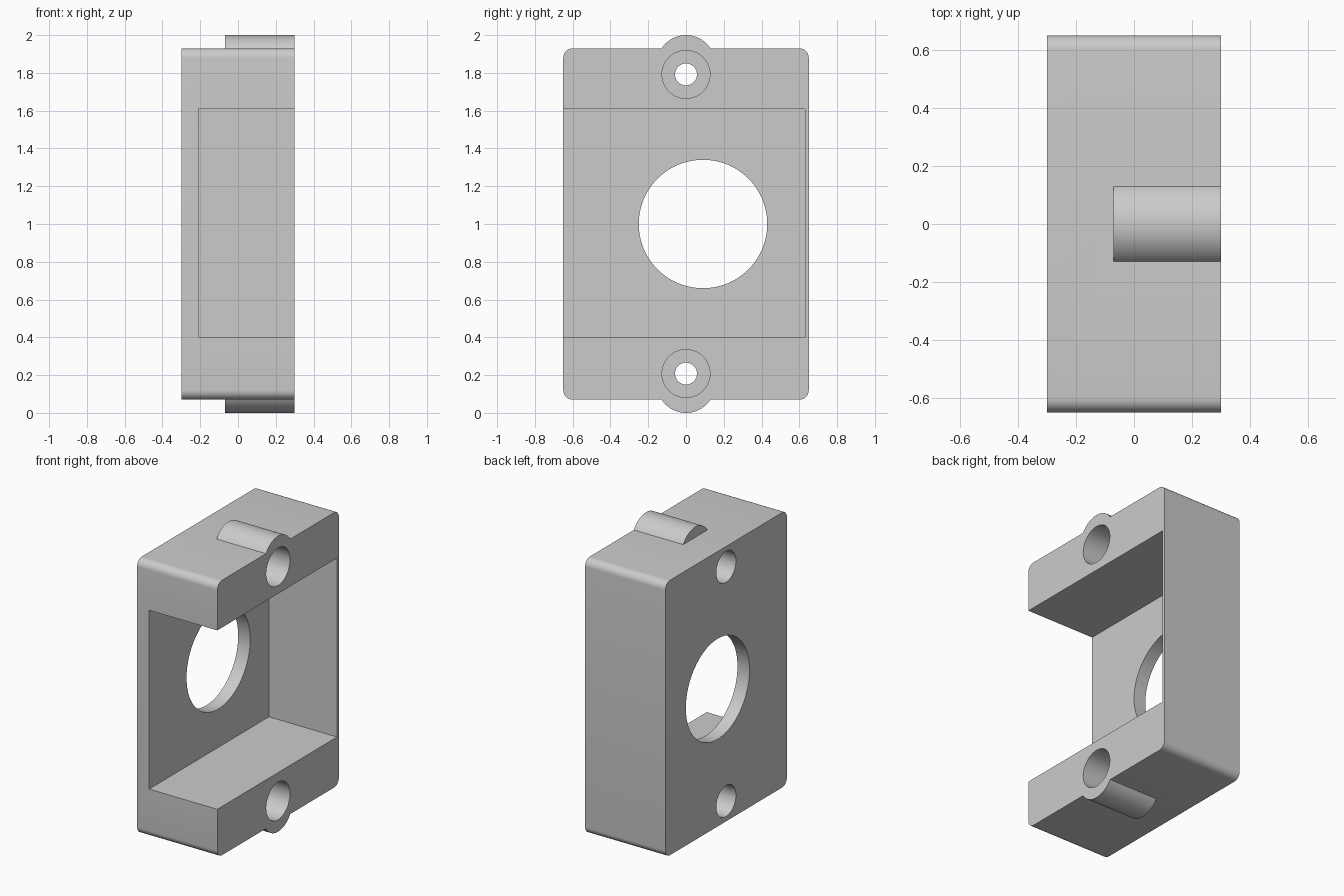
import bpy, bmesh, math
from mathutils import Matrix

cube = bpy.data.objects.get("Cube")
if cube:
    bpy.data.objects.remove(cube, do_unlink=True)

grey = bpy.data.materials.new("light grey")
grey.use_nodes = True
grey.diffuse_color = (0.6, 0.6, 0.6, 1)
grey.node_tree.nodes["Principled BSDF"].inputs["Base Color"].default_value = (0.6, 0.6, 0.6, 1)


def finish(name, bm):
    bmesh.ops.recalc_face_normals(bm, faces=bm.faces)
    mesh = bpy.data.meshes.new(name)
    bm.to_mesh(mesh)
    bm.free()
    mesh.materials.append(grey)
    obj = bpy.data.objects.new(name, mesh)
    bpy.context.collection.objects.link(obj)
    return obj


def box(name, x, y, z, radius=0):
    """Box from (low, high) ranges; edges along x may be rounded."""
    bm = bmesh.new()
    bmesh.ops.create_cube(bm, size=1)
    for v in bm.verts:
        for i, (low, high) in enumerate((x, y, z)):
            v.co[i] = high if v.co[i] > 0 else low
    if radius:
        edges = [e for e in bm.edges if abs(e.verts[0].co.x - e.verts[1].co.x) > 0.1]
        bmesh.ops.bevel(bm, geom=edges, offset=radius, segments=8, profile=0.5, affect='EDGES')
    return finish(name, bm)


def rod(name, x, y, z, radius, sides=64):
    """Cylinder along x between two x positions."""
    bm = bmesh.new()
    place = Matrix.Translation(((x[0] + x[1]) / 2, y, z)) @ Matrix.Rotation(math.pi / 2, 4, 'Y')
    bmesh.ops.create_cone(bm, cap_ends=True, segments=sides, radius1=radius,
                          radius2=radius, depth=x[1] - x[0], matrix=place)
    return finish(name, bm)


def combine(target, tool, operation):
    mod = target.modifiers.new(operation.lower(), 'BOOLEAN')
    mod.operation = operation
    mod.solver = 'EXACT'
    mod.object = tool
    bpy.context.view_layer.objects.active = target
    bpy.ops.object.modifier_apply(modifier=mod.name)
    bpy.data.objects.remove(tool, do_unlink=True)


# Rounded block with a screw boss at the top and bottom
housing = box("housing", (-0.3, 0.3), (-0.65, 0.65), (0.07, 1.93), 0.05)
for side in (1, -1):
    combine(housing, rod("screw_boss", (-0.07, 0.3), 0, 1 + side * 0.845, 0.155), 'UNION')

# Pocket open to the front and the left, and the round window behind it
combine(housing, box("pocket", (-0.21, 0.5), (-0.8, 0.63), (0.4, 1.61)), 'DIFFERENCE')
combine(housing, rod("window", (-0.5, 0), 0.09, 1, 0.34, 96), 'DIFFERENCE')

# Screw holes, counterbored from both faces
for side in (1, -1):
    z = 1 + side * 0.792
    for x, radius in (((0, 0.5), 0.127), ((-0.5, 0.5), 0.058), ((-0.5, -0.1), 0.105)):
        combine(housing, rod("screw_hole", x, 0, z, radius), 'DIFFERENCE')

bpy.ops.object.select_all(action='DESELECT')
housing.select_set(True)
bpy.context.view_layer.objects.active = housing
bpy.ops.object.shade_smooth_by_angle(angle=math.radians(30))
